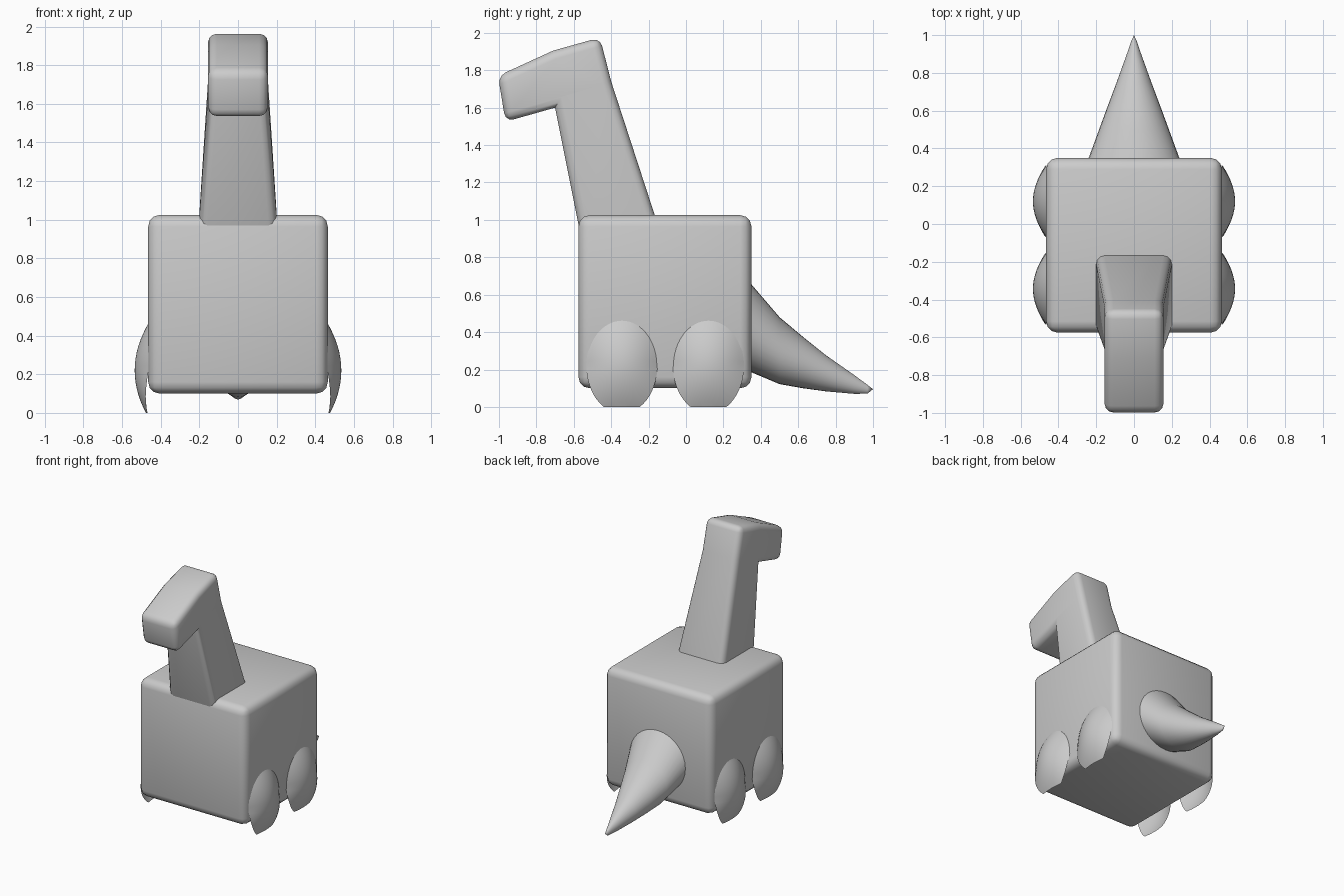
import bpy, bmesh, math

if "Cube" in bpy.data.objects:
    bpy.data.objects.remove(bpy.data.objects["Cube"])

grey = bpy.data.materials.new("plain_grey")
grey.diffuse_color = (0.6, 0.6, 0.6, 1)
grey.use_nodes = True
grey.node_tree.nodes["Principled BSDF"].inputs["Base Color"].default_value = grey.diffuse_color


def finish(name, bm, angle=40):
    """Turn a bmesh into a smooth-shaded grey object."""
    mesh = bpy.data.meshes.new(name)
    bm.to_mesh(mesh)
    bm.free()
    mesh.materials.append(grey)
    ob = bpy.data.objects.new(name, mesh)
    bpy.context.collection.objects.link(ob)
    bpy.ops.object.select_all(action='DESELECT')
    ob.select_set(True)
    bpy.context.view_layer.objects.active = ob
    bpy.ops.object.shade_smooth_by_angle(angle=math.radians(angle))
    return ob


def bevel_edges(bm, edges, width):
    bmesh.ops.bevel(bm, geom=edges, offset=width, segments=3, profile=0.5,
                    affect='EDGES', clamp_overlap=True)


# Body: rounded cube
bm = bmesh.new()
bmesh.ops.create_cube(bm, size=1)
for v in bm.verts:
    v.co = (v.co.x * 0.93, v.co.y * 0.925 - 0.1125, v.co.z * 0.925 + 0.5625)
bevel_edges(bm, bm.edges[:], 0.06)
finish("body", bm)

# Neck and head: side profile (y, z, half width), widening toward the base
profile = [(-0.55, 0.85, 0.212), (-0.70, 1.60, 0.155), (-0.965, 1.525, 0.155),
           (-1.005, 1.77, 0.155), (-0.71, 1.905, 0.155), (-0.46, 1.975, 0.155),
           (-0.40, 1.74, 0.155), (-0.11, 0.85, 0.212)]
bm = bmesh.new()
left, right = ([bm.verts.new((s * w, y, z)) for y, z, w in profile] for s in (-1, 1))
n = len(profile)
for i in range(n):
    j = (i + 1) % n
    bm.faces.new((left[i], left[j], right[j], right[i]))
for side in (left, right):
    bm.faces.new([side[i] for i in (0, 1, 6, 7)])   # neck side
    bm.faces.new(side[1:7])                         # head side
bmesh.ops.recalc_face_normals(bm, faces=bm.faces[:])
bevel_edges(bm, [e for e in bm.edges if e.calc_face_angle_signed() > 0.5], 0.055)
finish("neck_and_head", bm)

# Tail: curved cone lofted through (y, top, bottom, half width)
sections = [(0.25, 0.75, 0.24, 0.277), (0.35, 0.655, 0.185, 0.24),
            (0.50, 0.48, 0.122, 0.185), (0.625, 0.375, 0.10, 0.139),
            (0.75, 0.275, 0.083, 0.092), (0.90, 0.17, 0.07, 0.038),
            (0.97, 0.118, 0.071, 0.014)]
SIDES = 32
bm = bmesh.new()
rings = []
for y, top, bottom, w in sections:
    rings.append([bm.verts.new((w * math.cos(t), y,
                                (top + bottom) / 2 + (top - bottom) / 2 * math.sin(t)))
                  for t in (2 * math.pi * k / SIDES for k in range(SIDES))])
for a, b in zip(rings, rings[1:]):
    for k in range(SIDES):
        m = (k + 1) % SIDES
        bm.faces.new((a[k], a[m], b[m], b[k]))
tip = bm.verts.new((0, 1.0, 0.095))
for k in range(SIDES):
    bm.faces.new((rings[-1][k], rings[-1][(k + 1) % SIDES], tip))
bm.faces.new(rings[0])
bmesh.ops.recalc_face_normals(bm, faces=bm.faces[:])
finish("tail", bm, 50)


# Legs: bulging oval shells on the body sides, cut flat at the ground
def leg(name, side, yc):
    bm = bmesh.new()
    zc, half_w, half_h = 0.22, 0.19, 0.255
    bmesh.ops.create_grid(bm, x_segments=16, y_segments=16, size=1)
    for v in bm.verts:
        u, w = v.co.x, v.co.y
        # square grid mapped onto a disc
        p, q = u * math.sqrt(1 - w * w / 2), w * math.sqrt(1 - u * u / 2)
        dy, dz = p * half_w, q * half_h
        curve = 0.072 * (1 - 0.6 * max(0, -q))
        v.co = (side * (0.535 - curve * p * p - 1.2 * dz * dz), yc + dy, zc + dz)
    bmesh.ops.bisect_plane(bm, geom=bm.verts[:] + bm.edges[:] + bm.faces[:],
                           plane_co=(0, 0, 0), plane_no=(0, 0, -1), clear_outer=True)
    bm.normal_update()
    if sum(f.normal.x for f in bm.faces) * side < 0:
        bmesh.ops.reverse_faces(bm, faces=bm.faces[:])
    finish(name, bm, 60)


for side, label in ((-1, "left"), (1, "right")):
    leg("front_leg_" + label, side, -0.343)
    leg("back_leg_" + label, side, 0.12)
